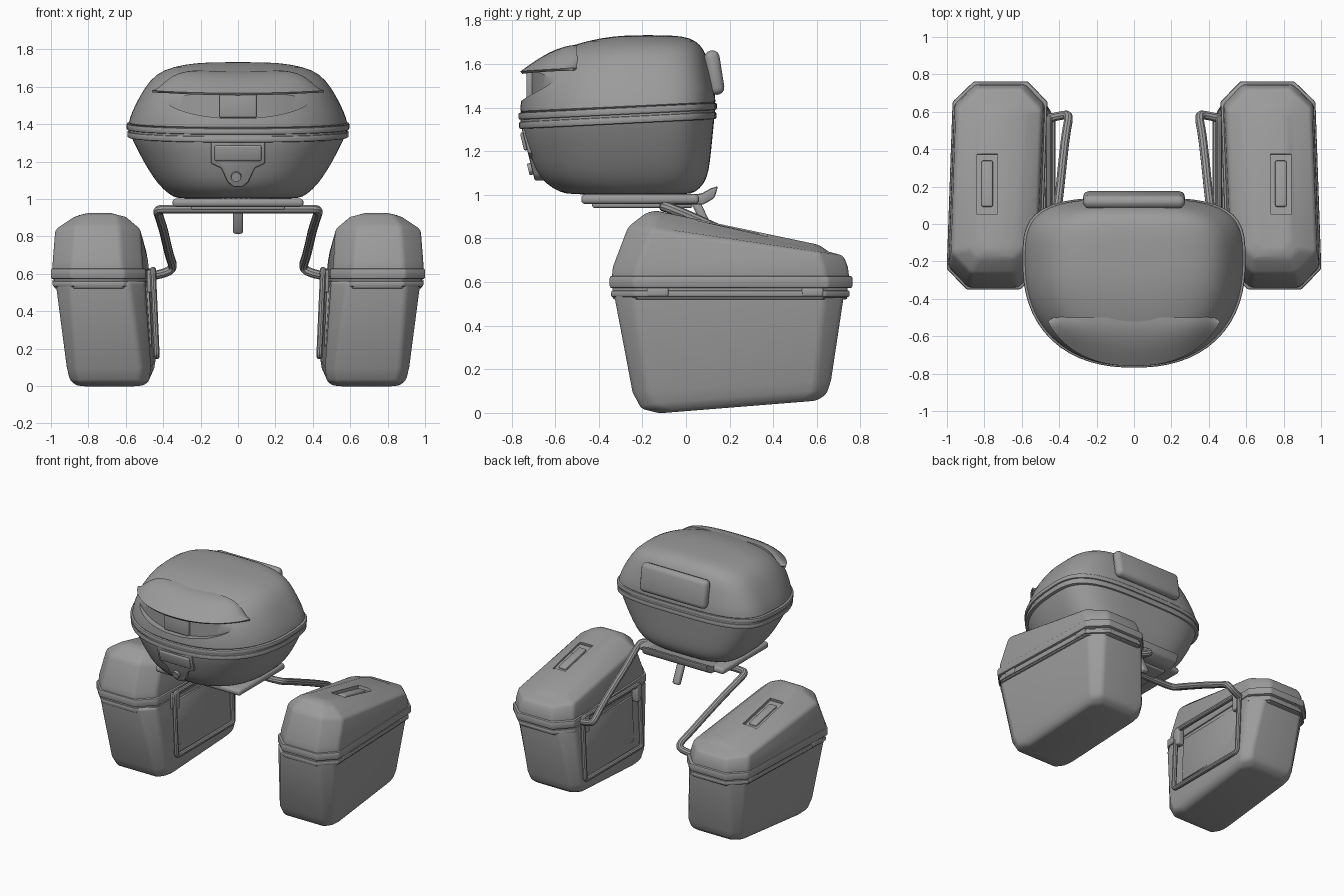
import bpy, bmesh, math
from mathutils import Vector, Matrix

if "Cube" in bpy.data.objects:
    bpy.data.objects.remove(bpy.data.objects["Cube"])

dark = bpy.data.materials.new("dark_grey")
dark.diffuse_color = (.33, .33, .33, 1)
dark.use_nodes = True
dark.node_tree.nodes["Principled BSDF"].inputs["Base Color"].default_value = dark.diffuse_color


def new_obj(name, bm):
    bmesh.ops.recalc_face_normals(bm, faces=bm.faces)
    me = bpy.data.meshes.new(name)
    bm.to_mesh(me)
    bm.free()
    ob = bpy.data.objects.new(name, me)
    bpy.context.collection.objects.link(ob)
    return ob


def loft(name, rings):
    """Skin a list of closed rings and cap both ends."""
    bm = bmesh.new()
    vs = [[bm.verts.new(p) for p in r] for r in rings]
    n = len(rings[0])
    for a, b in zip(vs, vs[1:]):
        for i in range(n):
            bm.faces.new((a[i], a[(i + 1) % n], b[(i + 1) % n], b[i]))
    bm.faces.new(vs[0])
    bm.faces.new(vs[-1])
    return new_obj(name, bm)


def box(name, c, size, rot=0, bevel=0.01):
    bm = bmesh.new()
    m = Matrix.Translation(c) @ Matrix.Rotation(math.radians(rot), 4, 'X') @ Matrix.Diagonal((*size, 1))
    bmesh.ops.create_cube(bm, size=1, matrix=m)
    ob = new_obj(name, bm)
    if bevel:
        add_bevel(ob, bevel, 3)
    return ob


def add_bevel(ob, w, seg=2):
    m = ob.modifiers.new("bevel", 'BEVEL')
    m.width, m.segments, m.limit_method = w, seg, 'ANGLE'
    m.angle_limit = math.radians(20)


def cut(ob, cutter):
    cutter.hide_render = True
    m = ob.modifiers.new("cut", 'BOOLEAN')
    m.object, m.operation, m.solver = cutter, 'DIFFERENCE', 'EXACT'
    cutters.append(cutter)


def mirror(ob):
    ob.modifiers.new("mirror", 'MIRROR').use_mirror_merge = False


def convert(ob):
    bpy.ops.object.select_all(action='DESELECT')
    bpy.context.view_layer.objects.active = ob
    ob.select_set(True)
    bpy.ops.object.convert(target='MESH')


def tube(name, pts, r, cyclic=False):
    cu = bpy.data.curves.new(name, 'CURVE')
    cu.dimensions, cu.bevel_depth, cu.bevel_resolution = '3D', r, 3
    cu.use_fill_caps = True
    sp = cu.splines.new('NURBS')
    sp.points.add(len(pts) - 1)
    for p, co in zip(sp.points, pts):
        p.co = (*co, 1)
    sp.order_u, sp.resolution_u = 3, 6
    sp.use_endpoint_u, sp.use_cyclic_u = not cyclic, cyclic
    ob = bpy.data.objects.new(name, cu)
    bpy.context.collection.objects.link(ob)
    convert(ob)
    return bpy.context.view_layer.objects.active


cutters = []

# ---------- top case ----------
YC = -0.2


def oval(z, hx, yf, yb, tilt=0.0, n=64):
    """Rounded front, squarer back."""
    out = []
    for i in range(n):
        a = 2 * math.pi * i / n
        c, s = math.cos(a), math.sin(a)
        e, ry = (2.3, YC - yf) if s < 0 else (3.5, yb - YC)
        k = (abs(c) ** e + abs(s) ** e) ** (-1 / e)
        y = YC + ry * s * k
        out.append((hx * c * k, y, z + tilt * (y + 0.3)))
    return out


body = loft("top_case_body", [oval(*r) for r in (
    (1.0, .31, -.53, .01), (1.01, .345, -.575, .04), (1.05, .40, -.645, .085),
    (1.11, .45, -.69, .105), (1.2, .505, -.725, .115), (1.29, .553, -.75, .125, .03),
    (1.35, .58, -.757, .132, .05), (1.37, .58, -.757, .132, .05))])
lid = loft("top_case_lid", [oval(*r) for r in (
    (1.37, .585, -.76, .135, .05), (1.40, .585, -.76, .135, .05), (1.46, .568, -.757, .133, .03),
    (1.55, .525, -.735, .115), (1.64, .468, -.645, .095), (1.69, .40, -.51, .065),
    (1.72, .29, -.39, .02), (1.732, .15, -.27, -.06))])
for ob in (body, lid):
    ob.modifiers.new("sub", 'SUBSURF').levels = 1
for nm, z0, z1, hx, yf, yb in (("lower_rim", 1.325, 1.358, .592, -.765, .14),
                               ("seal", 1.34, 1.385, .585, -.759, .134),
                               ("upper_rim", 1.367, 1.40, .596, -.768, .142)):
    o = loft("top_case_" + nm, [oval(z, hx, yf, yb, .05) for z in (z0, z1)])
    add_bevel(o, .008)

# crescent recess under the brow, with its centre lens
rings = []
for i in range(21):
    x = -.4 + .04 * i
    zb = 1.555 - .125 * math.sqrt(max(0, 1 - (x / .405) ** 2))
    yb = -.712 + .68 * x * x
    rings.append([(x, -.95, 1.575), (x, -.95, zb), (x, yb, zb), (x, yb, 1.575)])
cut(lid, loft("recess_cutter", rings))
box("top_case_lens", (0, -.712, 1.5), (.2, .04, .13))

# brow over the recess
bm = bmesh.new()
grid = []
NV, NS = 8, 40
for j in range(NV + 1):
    v = j / NV
    row = []
    for i in range(NS + 1):
        s = math.sin(math.pi / 2 * (-1 + 2 * i / NS))
        ylow = YC - .555 * (1 - (abs(.46 * s) / .53) ** 2.3) ** (1 / 2.3)
        row.append(bm.verts.new((.46 * s * (1 - .1 * v), ylow * (1 - v) - .5 * v,
                                 1.56 + .015 * s * s + .118 * math.sin(v * math.pi / 2) * (1 - s ** 6))))
    grid.append(row)
for a, b in zip(grid, grid[1:]):
    for i in range(NS):
        bm.faces.new((a[i], a[i + 1], b[i + 1], b[i]))
brow = new_obj("top_case_brow", bm)
m = brow.modifiers.new("solid", 'SOLIDIFY')
m.thickness, m.offset = .014, 0

# front latch: shield plate, handle and key lock
half = [(.145, 1.305), (.145, 1.19), (.09, 1.165), (.055, 1.09), (.025, 1.065)]
shield = half + [(-x, z) for x, z in reversed(half)]
plate = loft("latch_plate", [[(x, -.752 + d + .25 * (1.3 - z), z) for x, z in shield] for d in (0, .09)])
add_bevel(plate, .008)
box("latch_handle", (0, -.742, 1.245), (.25, .02, .085), 13)
bm = bmesh.new()
bmesh.ops.create_cone(bm, cap_ends=True, segments=24, radius1=.03, radius2=.026, depth=.035,
                      matrix=Matrix.Translation((-.01, -.706, 1.12)) @ Matrix.Rotation(math.radians(104), 4, 'X'))
new_obj("latch_lock", bm)

# back rest pad
box("back_pad", (0, .13, 1.56), (.545, .07, .205), 9, .032)

# ---------- carrier plate ----------
box("carrier_plate", (0, -.21, .98), (.70, .54, .045), 0, .018)
box("carrier_base", (0, -.2, .955), (.50, .46, .03))
hook = [(-.06, .955), (.08, .955), (.13, .985), (.148, 1.04), (.115, 1.03), (.07, 1.005), (-.06, 1.0)]
add_bevel(loft("carrier_hook", [[(x, y, z) for y, z in hook] for x in (-.27, .27)]), .01)
box("release_lever", (0, .08, .89), (.055, .04, .16), 25, .014)

# ---------- tube rack ----------
tube("rack_crossbar", [(-.37, -.1, .945), (0, -.1, .945), (.37, -.1, .945)], .024)
mirror(tube("rack_arm", [(.30, -.1, .945), (.37, -.1, .945), (.435, -.09, .945), (.42, .02, .90),
                         (.40, .15, .84), (.385, .3, .775), (.365, .48, .69), (.345, .58, .64),
                         (.375, .585, .605), (.455, .565, .59)], .024))


def fx(z):
    return .435 + .02 * (z - .16) / .46


cs = [(-.10, .16), (.565, .16), (.565, .62), (-.10, .62)]
loop = []
for i, (y, z) in enumerate(cs):
    p, q, nx = Vector(cs[i - 1]), Vector((y, z)), Vector(cs[(i + 1) % 4])
    for w in (q + (p - q).normalized() * .05, q, q + (nx - q).normalized() * .05):
        loop.append((fx(w.y), w.x, w.y))
mirror(tube("side_frame", loop, .017, True))
for y in (-.08, .53):
    mirror(box("frame_clamp", (.462, y, .56), (.05, .05, .12)))


# ---------- side cases ----------
def octa(x0, x1, y0, y1, z, slope=0.0, ref=0.0, cx=.11, cy=.11):
    pts = [(x0 + cx, y0), (x1 - cx, y0), (x1, y0 + cy), (x1, y1 - cy),
           (x1 - cx, y1), (x0 + cx, y1), (x0, y1 - cy), (x0, y0 + cy)]
    return [(x - .035 * y, y, z + slope * (y - ref)) for x, y in pts]


sbody = loft("side_case_body", [
    octa(.50, .865, -.12, .60, .008, .08, 0, .05, .06),
    octa(.47, .893, -.205, .645, .035, .08, 0, .05, .06),
    octa(.46, .91, -.245, .665, .11, .06, 0, .05, .07),
    octa(.49, .968, -.333, .727, .56, 0, 0, .08, .09)])
add_bevel(sbody, .035, 4)
slid = loft("side_case_lid", [
    octa(.495, .985, -.343, .752, .59),
    octa(.503, .983, -.335, .742, .67),
    octa(.515, .972, -.265, .722, .845, -.135, -.2),
    octa(.59, .875, -.185, .655, .908, -.21, -.15, .05, .05),
    octa(.65, .83, -.14, .61, .93, -.21, -.15, .04, .05)])
add_bevel(slid, .018, 3)
cut(slid, box("handle_cutter", (.785, .215, .86), (.11, .33, .055), -12, 0))
mirror(box("side_case_handle", (.785, .215, .835), (.06, .25, .025), -12, .008))
for nm, r, z0, z1 in (("lower_rim", (.488, .983, -.343, .75), .53, .562),
                      ("seal", (.494, .975, -.336, .74), .52, .60),
                      ("upper_rim", (.485, .993, -.35, .763), .572, .628)):
    o = loft("side_case_" + nm, [octa(*r, z) for z in (z0, z1)])
    add_bevel(o, .01)
    mirror(o)
mirror(sbody)
mirror(slid)
# clips on the outer wall and the flat panel inside the frame
for y in (-.13, .58):
    mirror(box("side_case_clip", (.972 - .035 * y, y, .553), (.03, .10, .04)))
panel = [(-.05, .21), (.52, .21), (.52, .54), (-.05, .54)]
o = loft("side_case_inner_panel", [[(fx(z) + d - .015 * (y - .2), y, z) for y, z in panel] for d in (.018, .06)])
add_bevel(o, .008)
mirror(o)

# ---------- apply modifiers, drop cutters, shade ----------
for ob in list(bpy.context.scene.objects):
    if ob not in cutters:
        convert(ob)
        ob.data.materials.clear()
        ob.data.materials.append(dark)
        bpy.ops.object.shade_smooth_by_angle(angle=math.radians(32))
for c in cutters:
    bpy.data.objects.remove(c)
